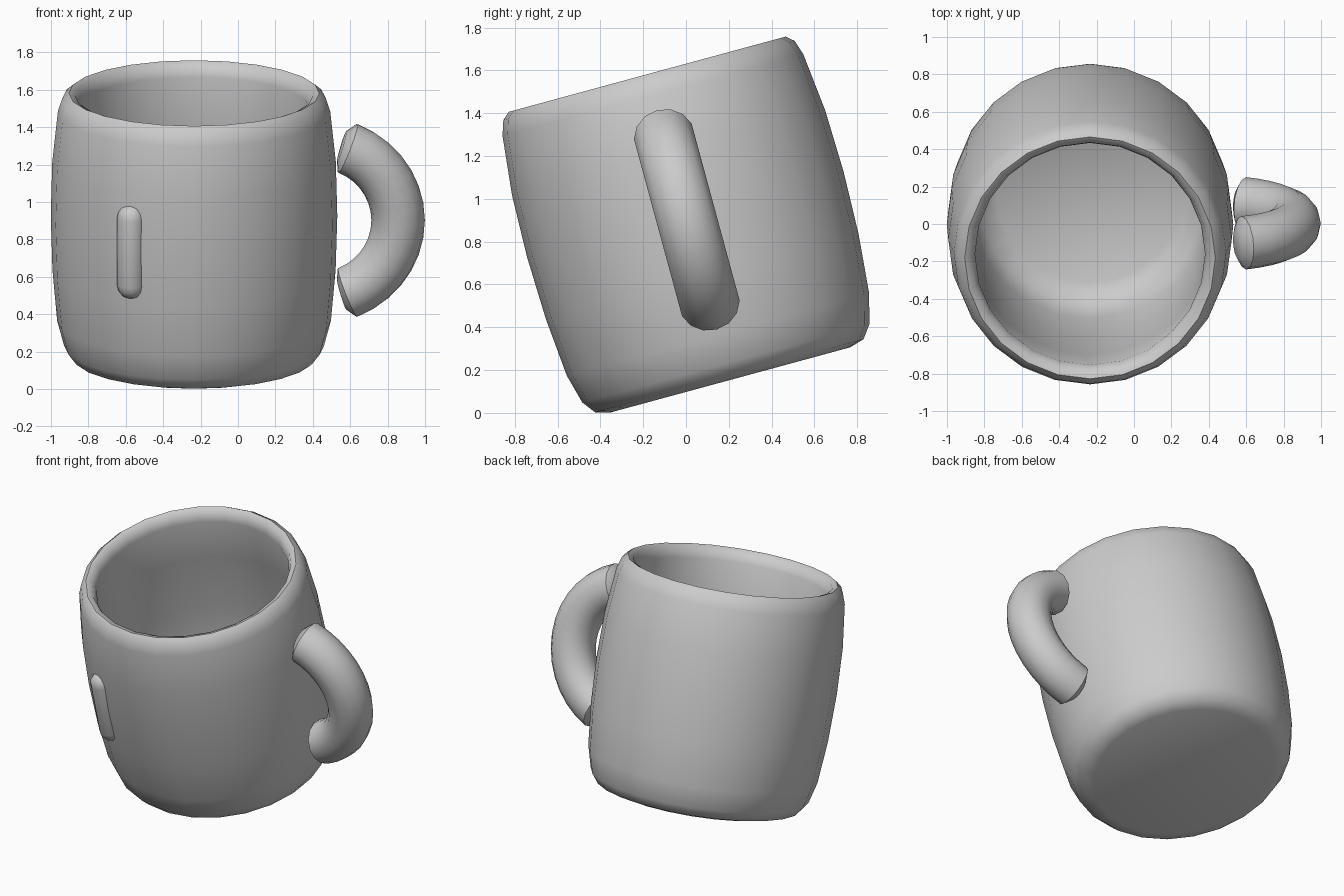
import bpy, math
from math import cos, sin, pi, radians
from mathutils import Matrix, Vector

cube = bpy.data.objects.get("Cube")
if cube:
    bpy.data.objects.remove(cube, do_unlink=True)

clay = bpy.data.materials.new("light_grey_clay")
clay.use_nodes = True
GREY = (0.6, 0.6, 0.6, 1)
clay.diffuse_color = GREY
clay.node_tree.nodes["Principled BSDF"].inputs["Base Color"].default_value = GREY

# The whole mug leans back to front about its base
LEAN = Matrix.Translation((-0.235, 0.207, 0.154)) @ Matrix.Rotation(radians(15.2), 4, 'X')


def loft(name, rings, place=Matrix()):
    """Skin equal-sized rings of points and cap both ends."""
    n = len(rings[0])
    verts = [p for ring in rings for p in ring]
    faces = [tuple(reversed(range(n))), tuple(range(len(verts) - n, len(verts)))]
    for k in range(len(rings) - 1):
        for i in range(n):
            j = (i + 1) % n
            faces.append((k * n + i, k * n + j, (k + 1) * n + j, (k + 1) * n + i))
    mesh = bpy.data.meshes.new(name)
    mesh.from_pydata(verts, [], faces)
    mesh.materials.append(clay)
    obj = bpy.data.objects.new(name, mesh)
    bpy.context.collection.objects.link(obj)
    obj.matrix_world = LEAN @ place
    bpy.ops.object.select_all(action='DESELECT')
    obj.select_set(True)
    bpy.context.view_layer.objects.active = obj
    bpy.ops.object.shade_smooth_by_angle(angle=radians(50))
    return obj


def lathe(profile, n):
    return [[Vector((r * cos(2 * pi * i / n), r * sin(2 * pi * i / n), h)) for i in range(n)]
            for r, h in profile]


# Barrel-shaped cup: underside, outer wall, rounded rim, inner wall, floor
cup = [(0.58, 0), (0.65, 0.02), (0.695, 0.08), (0.732, 0.22), (0.757, 0.5), (0.766, 0.8),
       (0.758, 1.1), (0.728, 1.38), (0.705, 1.45), (0.67, 1.48), (0.635, 1.465),
       (0.615, 1.4), (0.64, 1.1), (0.65, 0.7), (0.64, 0.35), (0.6, 0.2), (0.5, 0.13)]
loft("cup_body", lathe(cup, 24))

# Handle: arc of a ring with softly domed ends
MAJOR, MINOR, END = 0.43, 0.143, radians(68)
STEPS, SIDES = 14, 14


def handle_ring(angle, radius):
    out = Vector((cos(angle), 0, sin(angle)))
    side = Vector((0, 1, 0))
    return [out * (MAJOR + radius * cos(2 * pi * i / SIDES)) - side * radius * sin(2 * pi * i / SIDES)
            for i in range(SIDES)]


rings = [handle_ring(-END - 0.08, MINOR * 0.6)]
rings += [handle_ring(-END + 2 * END * k / STEPS, MINOR) for k in range(STEPS + 1)]
rings.append(handle_ring(END + 0.08, MINOR * 0.6))
loft("handle", rings, Matrix.Translation((0.661, 0, 0.775)))

# Small capsule-shaped bump on the front wall
R, HALF = 0.077, 0.185
arc = [radians(a) for a in (-80, -50, -25, 0)]
bump = [(R * cos(a), R * sin(a) - HALF) for a in arc]
bump += [(r, -h) for r, h in reversed(bump)]
loft("front_bump", lathe(bump, 12), Matrix.Translation((-0.335, -0.65, 0.78)))
